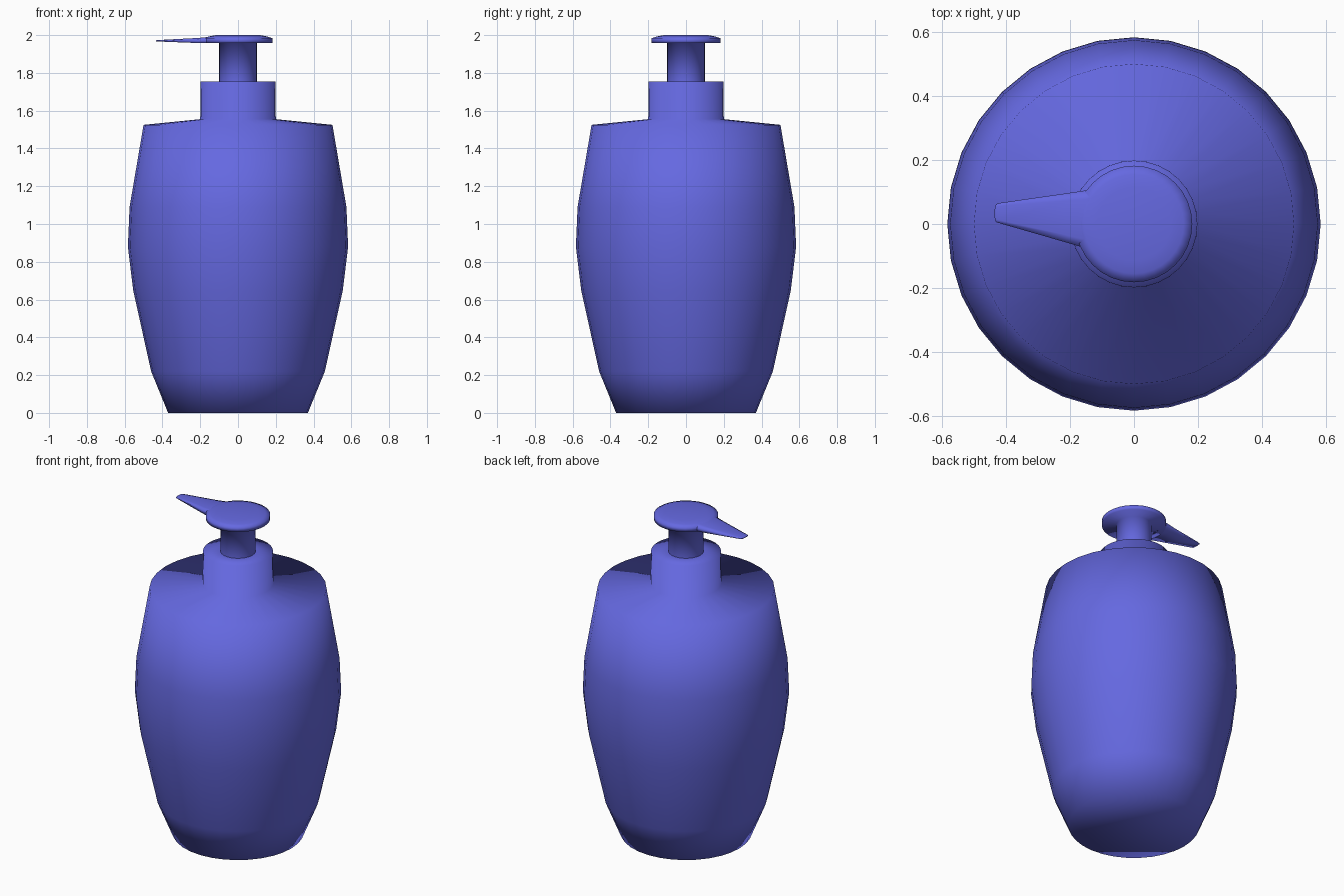
import bpy, bmesh
from math import cos, sin, tau

if "Cube" in bpy.data.objects:
    bpy.data.objects.remove(bpy.data.objects["Cube"])

SEGMENTS = 32
blue = bpy.data.materials.new("blue_plastic")
blue.diffuse_color = (0.13, 0.14, 0.75, 1)
blue.use_nodes = True
blue.node_tree.nodes["Principled BSDF"].inputs["Base Color"].default_value = blue.diffuse_color


def finish(name, bm):
    bmesh.ops.recalc_face_normals(bm, faces=bm.faces)
    for f in bm.faces:
        f.smooth = True
    mesh = bpy.data.meshes.new(name)
    bm.to_mesh(mesh)
    bm.free()
    mesh.materials.append(blue)
    obj = bpy.data.objects.new(name, mesh)
    bpy.context.collection.objects.link(obj)
    return obj


def loft(name, rings, cap_start=True, cap_end=True):
    """Skin closed rings of points, with optional end caps."""
    bm = bmesh.new()
    rows = [[bm.verts.new(p) for p in ring] for ring in rings]
    n = len(rows[0])
    for a, b in zip(rows, rows[1:]):
        for i in range(n):
            j = (i + 1) % n
            bm.faces.new((a[i], a[j], b[j], b[i]))
    if cap_start:
        bm.faces.new(rows[0][::-1])
    if cap_end:
        bm.faces.new(rows[-1])
    return finish(name, bm)


def lathe(name, profile, **caps):
    rings = [[(r * cos(tau * i / SEGMENTS), r * sin(tau * i / SEGMENTS), z)
              for i in range(SEGMENTS)] for r, z in profile]
    return loft(name, rings, **caps)


# Bottle body with shoulder and collar
lathe("bottle", [(0.37, 0), (0.46, 0.22), (0.555, 0.65), (0.583, 0.88),
                 (0.574, 1.09), (0.5, 1.525), (0.2, 1.555), (0.198, 1.755),
                 (0.1, 1.755)])

# Pump stem and button
lathe("pump_head", [(0.1, 1.755), (0.1, 1.957), (0.182, 1.957),
                    (0.182, 1.984), (0.155, 1.993), (0.115, 2.0)],
      cap_start=False)

# Tapering spout: x, y min, y max, z bottom, z top
sections = [(-0.08, -0.095, 0.115, 1.957, 1.996),
            (-0.15, -0.076, 0.105, 1.957, 1.991),
            (-0.21, -0.058, 0.096, 1.958, 1.985),
            (-0.418, 0.002, 0.066, 1.966, 1.974),
            (-0.431, 0.006, 0.062, 1.967, 1.973),
            (-0.435, 0.020, 0.046, 1.968, 1.972)]
spout_rings = []
for x, y0, y1, z0, z1 in sections:
    inset = 0.15 * (y1 - y0)
    drop = 0.25 * (z1 - z0)
    spout_rings.append([(x, y0, z0), (x, y1, z0), (x, y1, z1 - drop),
                        (x, y1 - inset, z1), (x, y0 + inset, z1),
                        (x, y0, z1 - drop)])
loft("spout", spout_rings)
